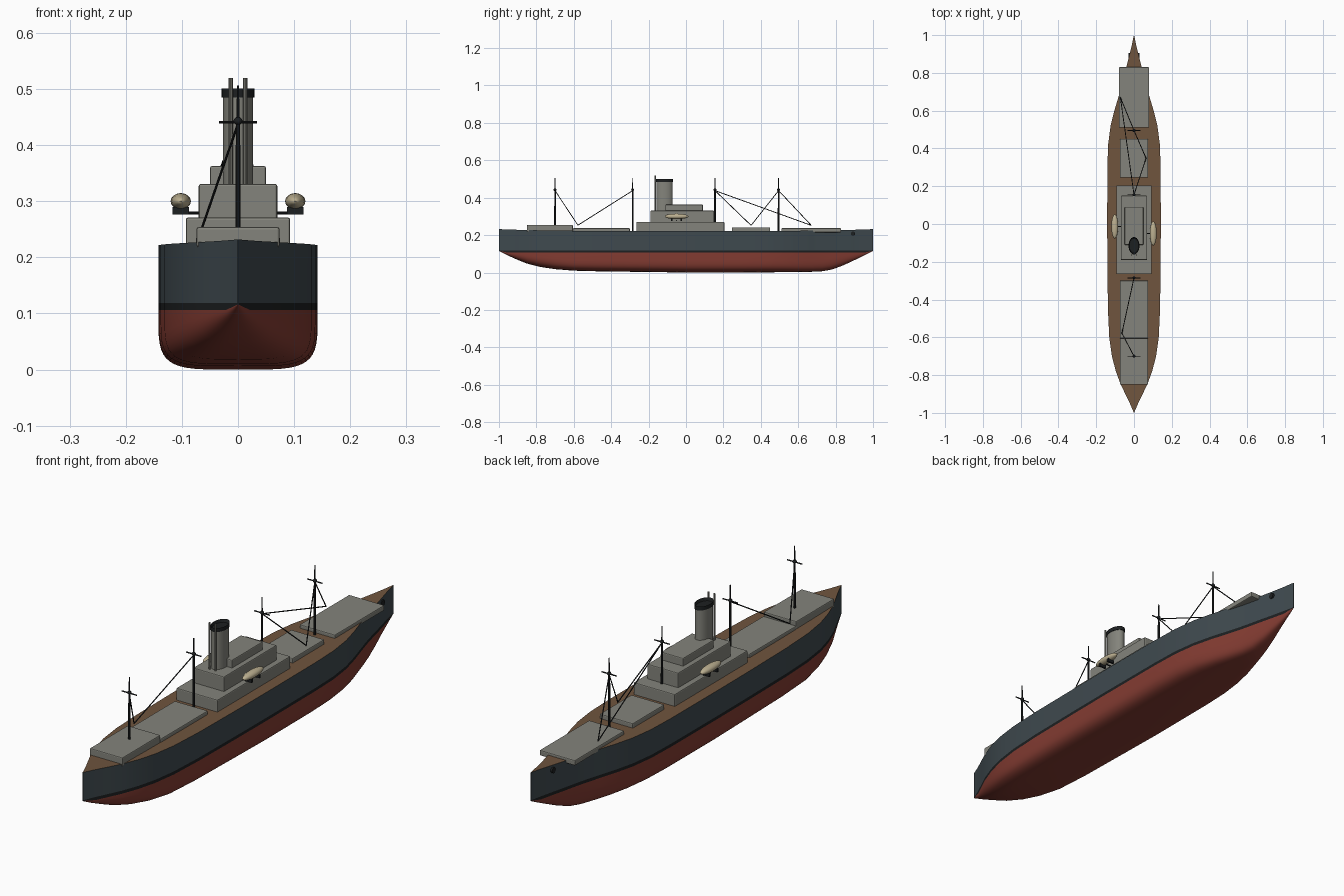
import bpy, bmesh, math
from mathutils import Vector

if "Cube" in bpy.data.objects:
    bpy.data.objects.remove(bpy.data.objects["Cube"])


def material(name, rgb):
    m = bpy.data.materials.new(name)
    m.diffuse_color = (*rgb, 1)
    m.use_nodes = True
    m.node_tree.nodes["Principled BSDF"].inputs["Base Color"].default_value = m.diffuse_color
    return m


RED = material("red", (0.23, 0.045, 0.032))
BLACK = material("black", (0.012, 0.014, 0.015))
SLATE = material("slate", (0.05, 0.068, 0.078))
BROWN = material("brown", (0.16, 0.09, 0.048))
GREY = material("warm_grey", (0.23, 0.23, 0.20))
CREAM = material("cream", (0.5, 0.43, 0.28))


def finish(name, bm, mats, smooth=True, angle=35):
    bmesh.ops.recalc_face_normals(bm, faces=bm.faces[:])
    me = bpy.data.meshes.new(name)
    bm.to_mesh(me)
    bm.free()
    ob = bpy.data.objects.new(name, me)
    bpy.context.collection.objects.link(ob)
    for m in mats:
        me.materials.append(m)
    if smooth:
        bpy.ops.object.select_all(action='DESELECT')
        ob.select_set(True)
        bpy.context.view_layer.objects.active = ob
        bpy.ops.object.shade_smooth_by_angle(angle=math.radians(angle))
    return ob


def box(name, x0, x1, y0, y1, z0, z1, mat=GREY, bevel=0.004):
    bm = bmesh.new()
    bmesh.ops.create_cube(bm, size=1)
    for v in bm.verts:
        v.co = Vector(((x0 + x1) / 2 + v.co.x * (x1 - x0),
                       (y0 + y1) / 2 + v.co.y * (y1 - y0),
                       (z0 + z1) / 2 + v.co.z * (z1 - z0)))
    ob = finish(name, bm, [mat], False)
    if bevel:
        mod = ob.modifiers.new("bevel", 'BEVEL')
        mod.width = bevel
        mod.segments = 2
    return ob


def rod(name, a, b, r0, r1=None, mat=BLACK, sides=10):
    a, b = Vector(a), Vector(b)
    bm = bmesh.new()
    bmesh.ops.create_cone(bm, cap_ends=True, segments=sides, radius1=r0,
                          radius2=r0 if r1 is None else r1, depth=(b - a).length)
    q = (b - a).to_track_quat('Z', 'Y')
    for v in bm.verts:
        v.co = q @ v.co + (a + b) / 2
    return finish(name, bm, [mat])


def ball(name, centre, radii, mat):
    bm = bmesh.new()
    bmesh.ops.create_uvsphere(bm, u_segments=24, v_segments=14, radius=1)
    for v in bm.verts:
        v.co = Vector([c + r * p for c, r, p in zip(centre, radii, v.co)])
    return finish(name, bm, [mat])


# Hull: stations of (y, half beam, keel height), lofted
STATIONS = [(-1, 0.0005, 0.115), (-0.95, 0.022, 0.09), (-0.9, 0.046, 0.068),
            (-0.85, 0.07, 0.048), (-0.78, 0.096, 0.03), (-0.7, 0.117, 0.018),
            (-0.6, 0.131, 0.01), (-0.45, 0.138, 0.006), (-0.2, 0.141, 0.003),
            (0, 0.142, 0), (0.3, 0.141, 0), (0.42, 0.137, 0.001),
            (0.52, 0.124, 0.002), (0.6, 0.104, 0.003), (0.67, 0.083, 0.004),
            (0.73, 0.065, 0.007), (0.78, 0.052, 0.016), (0.84, 0.038, 0.038),
            (0.9, 0.023, 0.066), (0.95, 0.011, 0.09), (1, 0.0005, 0.115)]
ARC = 12


def section(y, b, k):
    n = 2 + 2.6 * min(1, (1 - abs(y)) / 0.4)
    low = max(0.106, k + 0.001)
    pts = []
    for i in range(ARC + 1):
        t = i / ARC * math.pi / 2
        pts.append((b * math.sin(t) ** (2 / n), low - (low - k) * max(0, math.cos(t)) ** (2 / n)))
    top = 0.222 + 0.01 * y ** 4
    pts += [(b, 0.1185), (b, top)]
    return [(-x, z) for x, z in pts[:0:-1]] + pts


bm = bmesh.new()
rings = [[bm.verts.new((x, y, z)) for x, z in section(y, b, k)] for y, b, k in STATIONS]
count = len(rings[0])
for r, s in zip(rings, rings[1:]):
    for i in range(count):
        j = (i + 1) % count
        f = bm.faces.new((r[i], r[j], s[j], s[i]))
        edge = min(i, count - 2 - i)
        f.material_index = 3 if i == count - 1 else {0: 2, 1: 1}.get(edge, 0)
bm.faces.new(rings[0]).material_index = 2
bm.faces.new(rings[-1]).material_index = 2
finish("hull", bm, [RED, BLACK, SLATE, BROWN])

# Hatches and deckhouse tiers
for name, w, y0, y1, z0, z1 in [
        ("stern_house", 0.074, -0.85, -0.605, 0.218, 0.254),
        ("aft_hatch", 0.075, -0.605, -0.3, 0.215, 0.237),
        ("deckhouse_lower", 0.093, -0.265, 0.205, 0.21, 0.271),
        ("deckhouse_middle", 0.07, -0.19, 0.15, 0.265, 0.331),
        ("deckhouse_upper", 0.05, -0.11, 0.09, 0.325, 0.363),
        ("forward_hatch", 0.075, 0.245, 0.45, 0.215, 0.241),
        ("bow_hatch", 0.08, 0.51, 0.83, 0.215, 0.237)]:
    box(name, -w, w, y0, y1, z0, z1)


# Funnel with hollow dark cap
def oval(name, rx, ry, z0, z1, mat, hollow=0):
    bm = bmesh.new()
    bmesh.ops.create_cone(bm, cap_ends=True, segments=32, radius1=1, radius2=1, depth=1)
    if hollow:
        top = [f for f in bm.faces if f.normal.z > 0.9]
        bmesh.ops.inset_region(bm, faces=top, thickness=0.14)
        for v in top[0].verts:
            v.co.z -= hollow
    for v in bm.verts:
        v.co = Vector((v.co.x * rx, -0.115 + v.co.y * ry, (z0 + z1) / 2 + v.co.z * (z1 - z0)))
    return finish(name, bm, [mat])


oval("funnel", 0.027, 0.044, 0.325, 0.486, GREY)
oval("funnel_cap", 0.029, 0.046, 0.485, 0.501, BLACK, 0.7)
for s in (-1, 1):
    rod("steam_pipe", (s * 0.013, -0.164, 0.325), (s * 0.013, -0.164, 0.52), 0.004, mat=GREY)

# Lifeboats on chocks
for x, y in [(-0.102, -0.013), (0.102, -0.05)]:
    ball("lifeboat", (x, y, 0.3), (0.018, 0.064, 0.0145), CREAM)
    for d in (-0.025, 0.025):
        box("boat_chock", x - 0.015, x + 0.015, y + d - 0.004, y + d + 0.004, 0.276, 0.29, BLACK, 0)
    s = math.copysign(1, x)
    rod("boat_bracket", (s * 0.065, y, 0.279), (x, y, 0.279), 0.003)

# Masts with crossbars
for y in (-0.7, -0.285, 0.155, 0.495):
    rod("mast", (0, y, 0.22), (0, y, 0.45), 0.005, 0.004)
    rod("topmast", (0, y, 0.44), (0, y, 0.506), 0.003, 0.002)
    rod("crossbar", (-0.034, y, 0.441), (0.034, y, 0.441), 0.0025)
    ball("masthead", (0, y, 0.443), (0.008, 0.008, 0.007), BLACK)

# Cargo booms and stays
for y, end in [(-0.7, (-0.064, -0.578, 0.253)), (-0.285, (-0.064, -0.578, 0.253)),
               (0.155, (0.064, 0.348, 0.252)), (0.495, (0.064, 0.348, 0.252)),
               (0.155, (-0.072, 0.67, 0.252)), (0.495, (-0.072, 0.67, 0.252))]:
    rod("cargo_boom", (0, y, 0.438), end, 0.0022, sides=8)

# Anchor ports near the bow
for s in (-1, 1):
    rod("anchor_port", (s * 0.02, 0.893, 0.208), (s * 0.03, 0.893, 0.208), 0.012, sides=16)
